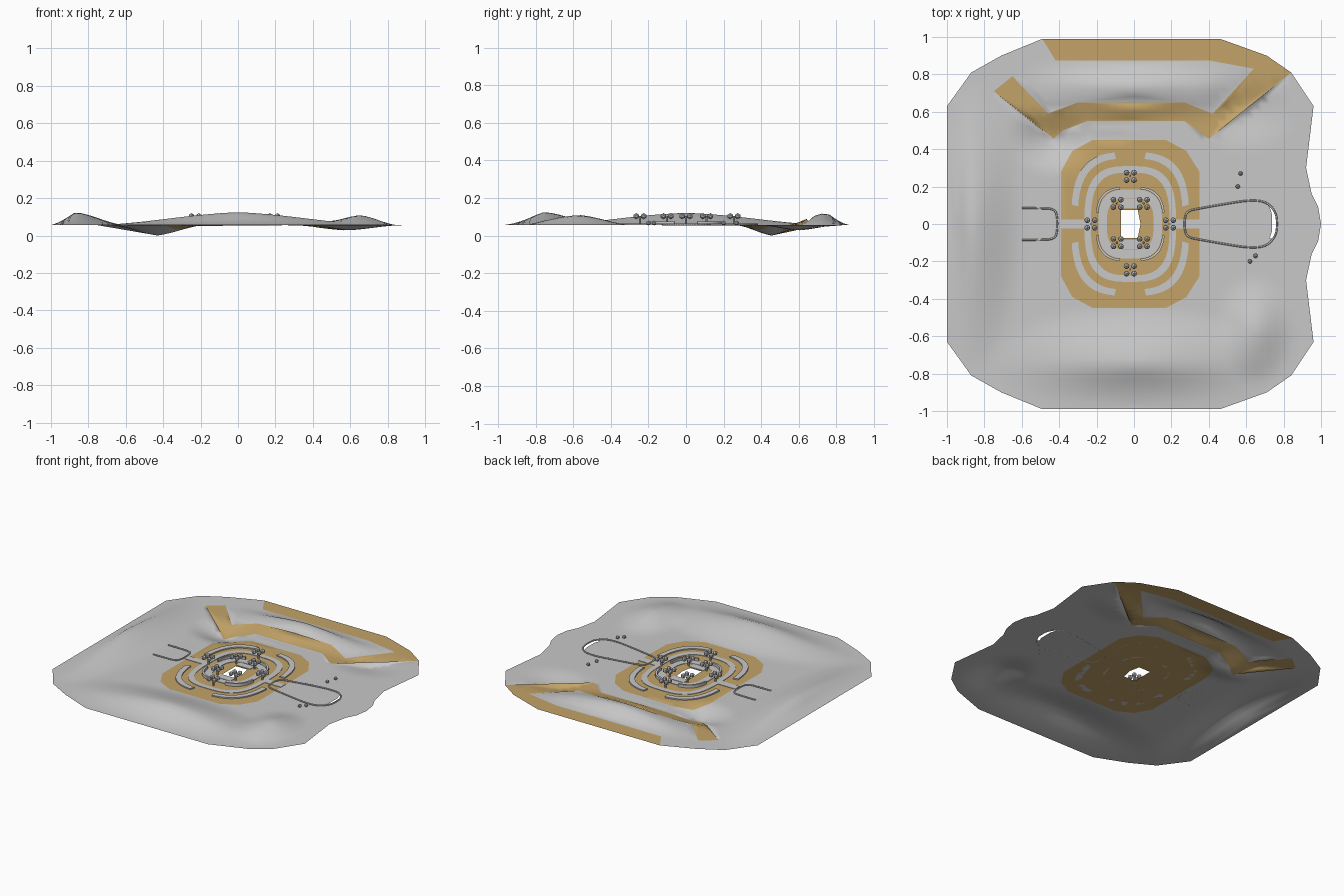
import bpy, bmesh, math
from mathutils import Vector
from mathutils.geometry import delaunay_2d_cdt

if "Cube" in bpy.data.objects:
    bpy.data.objects.remove(bpy.data.objects["Cube"])

def material(name, c):
    m = bpy.data.materials.new(name)
    m.diffuse_color = (*c, 1)
    m.use_nodes = True
    m.node_tree.nodes["Principled BSDF"].inputs["Base Color"].default_value = m.diffuse_color
    return m

GREY = material("light grey", (0.58, 0.58, 0.58))
TAN = material("sand tan", (0.55, 0.37, 0.14))
BASE, CX = 0.055, -0.02

def mirror_y(half):
    return half + [(x, -y) for x, y in reversed(half) if abs(y) > 1e-6]

# outlines seen from above
outline = mirror_y([(-1, .63), (-.87, .81), (-.71, .9), (-.49, .99), (.46, .99), (.71, .9),
                    (.84, .81), (.96, .63), (.92, .3), (.95, .16), (.985, .09), (1, 0)])
garden = mirror_y([(-.39, .28), (-.33, .39), (-.22, .45), (.17, .45), (.28, .39), (.35, .28)])
road = [(-.75, .71), (-.43, .455), (-.38, .5), (-.25, .55), (.27, .55), (.4, .455), (.84, .81),
        (.71, .9), (.46, .99), (-.49, .99), (-.42, .875), (.4, .875), (.64, .83), (.42, .59),
        (.27, .65), (-.3, .65), (-.46, .59), (-.65, .79)]
court_hole = mirror_y([(-.07, .075), (.02, .075), (.035, 0)])
pool_hole = [(.725, .09), (.745, .09), (.765, .04), (.765, -.03), (.745, -.08), (.725, -.075),
             (.738, -.04), (.738, .05)]

# hills and hollows: centre x, y, radius x, y, height
BUMPS = [(-.87, 0, .26, .75, .07), (0, -.75, .75, .3, .07), (.65, -.57, .2, .28, .055),
         (0, .74, .6, .2, .065), (-.43, .455, .24, .18, -.055), (.58, .6, .28, .2, -.028)]

def height(x, y):
    edge = max(0, min(1, (1 - abs(x)) / .13, (.99 + y) / .22, (.875 - y) / .12))
    z = BASE
    for cx, cy, rx, ry, a in BUMPS:
        d = math.hypot((x - cx) / rx, (y - cy) / ry)
        if d < 1:
            z += a * edge * (.5 * (1 - d) + .25 * (1 + math.cos(math.pi * d)))
    return max(0, z)

def inside(p, poly):
    hit = False
    for (x1, y1), (x2, y2) in zip(poly, poly[1:] + poly[:1]):
        if (y1 > p[1]) != (y2 > p[1]) and p[0] < (x2 - x1) * (p[1] - y1) / (y2 - y1) + x1:
            hit = not hit
    return hit

def make(name, verts, faces, mats, smooth=False):
    me = bpy.data.meshes.new(name)
    me.from_pydata(verts, [], faces)
    for m in mats:
        me.materials.append(m)
    ob = bpy.data.objects.new(name, me)
    bpy.context.collection.objects.link(ob)
    if smooth:
        me.shade_smooth()
    return ob

# terrain sheet, cut exactly along every outline
pts, edges = [], []
for poly in (outline, garden, road, court_hole, pool_hole):
    n = len(pts)
    pts += [Vector(p) for p in poly]
    edges += [(n + i, n + (i + 1) % len(poly)) for i in range(len(poly))]
for i in range(-24, 25):
    for j in range(-24, 25):
        p = (i * .04 + .003, j * .04 + .002)
        if inside(p, outline):
            pts.append(Vector(p))
co, _, tris, *_ = delaunay_2d_cdt(pts, edges, [], 0, 1e-5)
faces, slots = [], []
for t in tris:
    c = sum((co[i] for i in t), Vector((0, 0))) / 3
    if inside(c, outline) and not inside(c, court_hole) and not inside(c, pool_hole):
        faces.append(list(t))
        slots.append(int(inside(c, garden) or inside(c, road)))
land = make("terrain", [(p.x, p.y, height(p.x, p.y)) for p in co], faces, [GREY, TAN], True)
for f, s in zip(land.data.polygons, slots):
    f.material_index = s
bm = bmesh.new()
bm.from_mesh(land.data)
bmesh.ops.recalc_face_normals(bm, faces=bm.faces)
bm.faces.ensure_lookup_table()
if sum(f.normal.z for f in bm.faces) < 0:
    bmesh.ops.reverse_faces(bm, faces=bm.faces)
bm.to_mesh(land.data)
bm.free()

# curved bands around the court
def oval(rx, ry, deg, n=3):
    c, s = math.cos(math.radians(deg)), math.sin(math.radians(deg))
    return (CX + rx * math.copysign(abs(c) ** (2 / n), c), ry * math.copysign(abs(s) ** (2 / n), s))

def band(name, outer, width, a0, a1, z0, z1, mat=GREY, steps=16):
    verts, faces = [], []
    for i in range(steps + 1):
        a = a0 + (a1 - a0) * i / steps
        o, n = oval(*outer, a), oval(outer[0] - width, outer[1] - width, a)
        verts += [(*o, z0), (*o, z1), (*n, z1), (*n, z0)]
    for i in range(steps):
        for k in range(4):
            faces.append((4 * i + k, 4 * i + 4 + k, 4 * i + 4 + (k + 1) % 4, 4 * i + (k + 1) % 4))
    faces += [(3, 2, 1, 0), tuple(4 * steps + k for k in range(4))]
    return make(name, verts, faces, [mat])

def box(name, x0, x1, y0, y1, z0, z1):
    v = [(x, y, z) for z in (z0, z1) for x, y in ((x0, y0), (x1, y0), (x1, y1), (x0, y1))]
    f = [(3, 2, 1, 0), (4, 5, 6, 7)] + [(k, (k + 1) % 4, 4 + (k + 1) % 4, 4 + k) for k in range(4)]
    return make(name, v, f, [GREY])

band("ring_path", (.245, .31), .035, 0, 360, BASE + .001, BASE + .004, steps=48)
band("court_path", (.17, .185), .045, 0, 360, BASE + .001, BASE + .004, steps=48)
for q in range(4):
    a = q * 90
    band("corner_bed", (.315, .385), .035, a + 8, a + 82, BASE, BASE + .008)
    band("court_wall", (.185, .2), .012, a + 10, a + 80, BASE, BASE + .02)
box("west_path", -.4, -.255, -.025, .025, BASE + .001, BASE + .004)
box("east_path", .215, .35, -.025, .025, BASE + .001, BASE + .004)
for s in (-1, 1):
    box("court_landing", -.075, .035, s * .11 - .025, s * .11 + .025, BASE + .001, BASE + .004)

# trees: a thin trunk under four round crowns
def tree(name, x, y, offset, r, z):
    bm = bmesh.new()
    if offset:
        g = bmesh.ops.create_cone(bm, cap_ends=True, segments=6, radius1=.006, radius2=.005, depth=z - BASE)
        bmesh.ops.translate(bm, vec=(x, y, (z + BASE) / 2), verts=g["verts"])
    for sx in (-1, 1):
        for sy in (-1, 1):
            g = bmesh.ops.create_icosphere(bm, subdivisions=1, radius=r)
            bmesh.ops.translate(bm, vec=(x + sx * offset, y + sy * offset, z), verts=g["verts"])
            if not offset:
                break
        if not offset:
            break
    ob = make(name, [], [], [GREY])
    bm.to_mesh(ob.data)
    bm.free()

for x, y in ((-.02, .255), (-.02, -.245), (-.23, 0), (.19, 0),
             (-.09, .11), (.05, .11), (-.09, -.1), (.05, -.1)):
    tree("tree", x, y, .02, .017, .103)
for x, y in ((.57, .27), (.555, .2), (.65, -.17), (.62, -.2)):
    tree("shrub", x, y, 0, .013, height(x, y) + .012)

# low kerbs following the ground
def kerb(name, path, closed):
    cu = bpy.data.curves.new(name, "CURVE")
    cu.dimensions = "3D"
    cu.bevel_depth, cu.bevel_resolution = .005, 1
    sp = cu.splines.new("NURBS")
    sp.points.add(len(path) - 1)
    for p, (x, y) in zip(sp.points, path):
        p.co = (x, y, height(x, y) + .004, 1)
    sp.order_u, sp.resolution_u = 3, 5
    sp.use_cyclic_u, sp.use_endpoint_u = closed, not closed
    cu.materials.append(GREY)
    bpy.context.collection.objects.link(bpy.data.objects.new(name, cu))

pool = mirror_y([(.27, .02), (.28, .07), (.36, .085), (.5, .11), (.62, .128), (.71, .12), (.76, .06), (.765, 0)])
kerb("pool_kerb", pool, True)
kerb("west_kerb", mirror_y([(-.6, .085), (-.5, .085), (-.42, .08), (-.41, .03), (-.41, 0)]), False)
